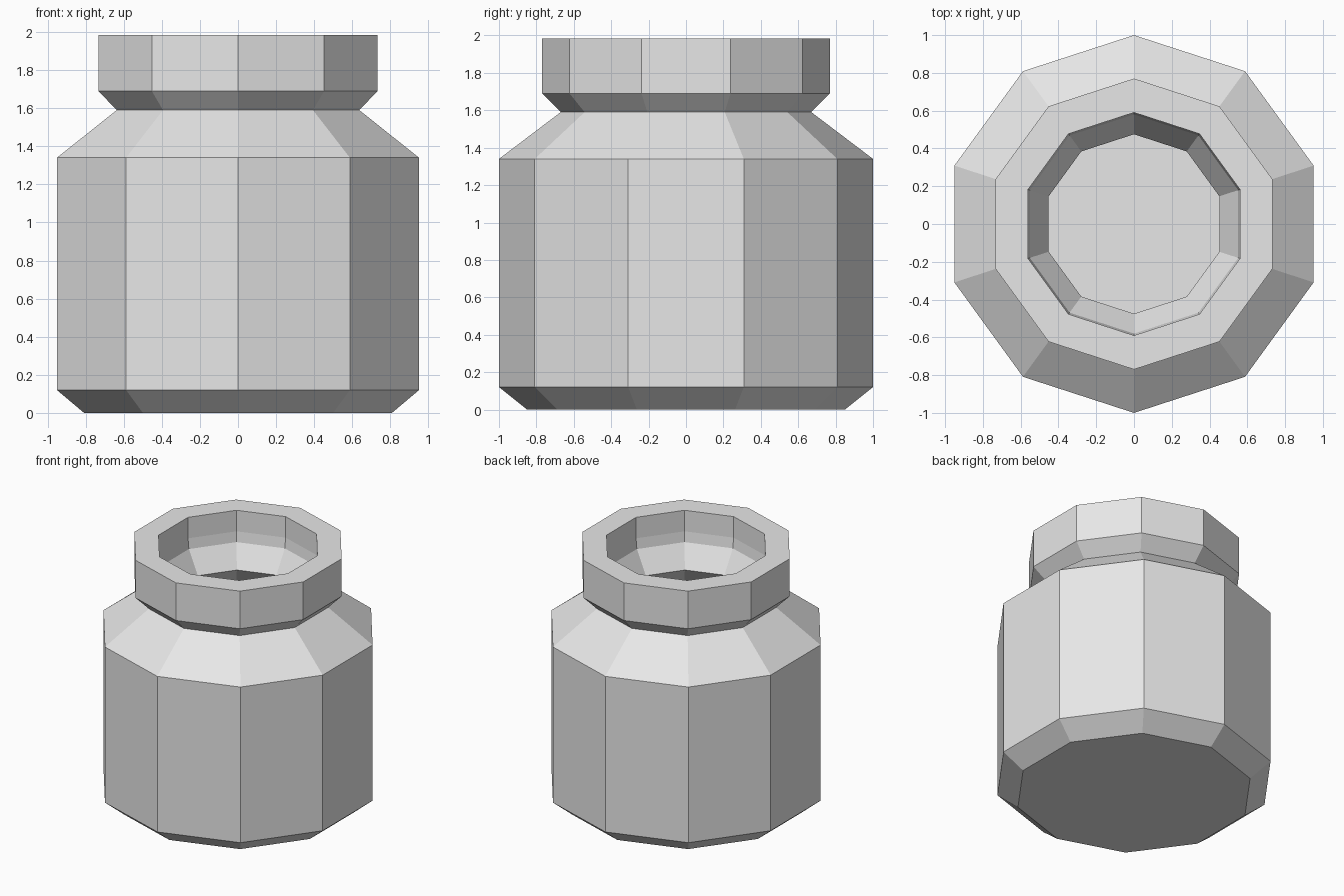
import bpy
import bmesh
from math import sin, cos, pi

cube = bpy.data.objects.get("Cube")
if cube:
    bpy.data.objects.remove(cube, do_unlink=True)

SIDES = 10

# One plain grey material
grey = bpy.data.materials.new("light_grey")
grey.use_nodes = True
colour = (0.8, 0.8, 0.8, 1)
grey.diffuse_color = colour
grey.node_tree.nodes["Principled BSDF"].inputs["Base Color"].default_value = colour


def lathe(name, profile):
    """Turn (radius, height) points into a closed faceted solid, capped at both ends."""
    bm = bmesh.new()
    rings = []
    for r, z in profile:
        angles = [pi / 2 + 2 * pi * i / SIDES for i in range(SIDES)]
        rings.append([bm.verts.new((r * cos(a), r * sin(a), z)) for a in angles])
    for low, high in zip(rings, rings[1:]):
        for i in range(SIDES):
            j = (i + 1) % SIDES
            bm.faces.new((low[i], low[j], high[j], high[i]))
    bm.faces.new(rings[0][::-1])
    bm.faces.new(rings[-1])
    bmesh.ops.recalc_face_normals(bm, faces=bm.faces)
    mesh = bpy.data.meshes.new(name)
    bm.to_mesh(mesh)
    bm.free()
    mesh.materials.append(grey)
    obj = bpy.data.objects.new(name, mesh)
    bpy.context.collection.objects.link(obj)
    return obj


# Outside: chamfered base, straight wall, shoulder, neck and collar
outside = [(0.85, 0), (1, 0.12), (1, 1.34), (0.67, 1.59), (0.77, 1.69), (0.77, 1.985)]

# Inside: collar wall, funnel to the neck, hollow body and floor
inside = [(0.59, 1.985), (0.59, 1.82), (0.58, 1.74), (0.475, 1.57),
          (0.83, 1.26), (0.83, 0.2), (0.78, 0.17)]

lathe("jar", outside + inside)
